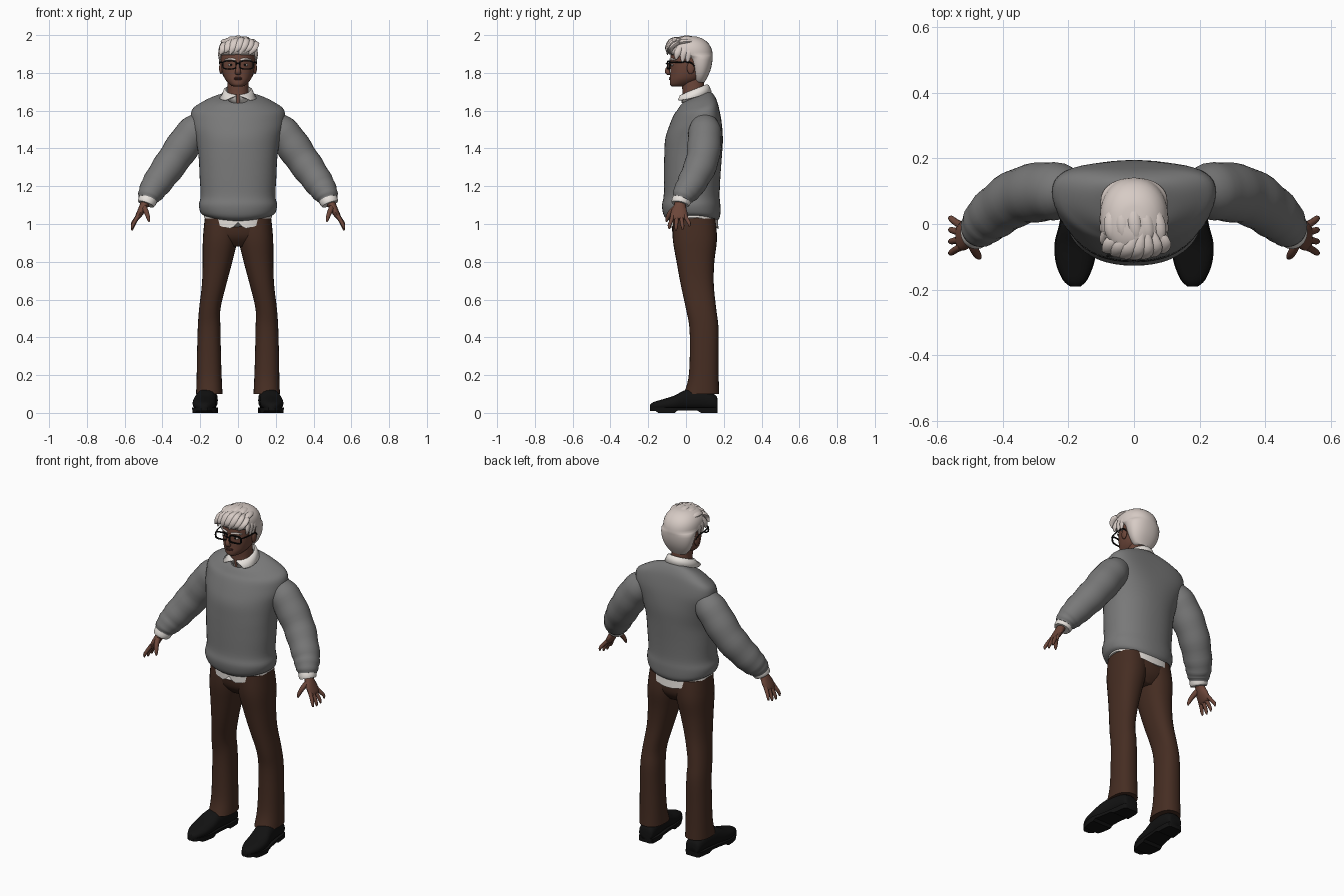
import bpy, bmesh, math
from mathutils import Vector


def material(name, rgb):
    m = bpy.data.materials.new(name)
    m.diffuse_color = (*rgb, 1)
    return m


SKIN = material("brown skin", (0.15, 0.062, 0.042))
LIPS = material("dark lips", (0.10, 0.036, 0.028))
HAIR = material("white hair", (0.68, 0.60, 0.56))
SHIRT = material("white cloth", (0.80, 0.76, 0.72))
KNIT = material("grey wool", (0.19, 0.19, 0.19))
CLOTH = material("brown cloth", (0.060, 0.026, 0.016))
BLACK = material("black leather", (0.006, 0.006, 0.006))
FRAME = material("black frame", (0.004, 0.004, 0.004))
EYE = material("eye white", (0.45, 0.40, 0.37))


def spline(rows, n):
    """Smooth interpolation through rows of numbers, n steps per span."""
    out = []
    for i in range(len(rows) - 1):
        a, b, c, d = rows[max(i - 1, 0)], rows[i], rows[i + 1], rows[min(i + 2, len(rows) - 1)]
        for k in range(n):
            t = k / n
            out.append([q + 0.5 * t * (r - p + t * (2 * p - 5 * q + 4 * r - s + t * (3 * (q - r) + s - p)))
                        for p, q, r, s in zip(a, b, c, d)])
    return out + [list(rows[-1])]


def finish(name, bm, mat, angle=50):
    bmesh.ops.recalc_face_normals(bm, faces=bm.faces)
    me = bpy.data.meshes.new(name)
    bm.to_mesh(me)
    bm.free()
    me.materials.append(mat)
    for p in me.polygons:
        p.use_smooth = True
    me.set_sharp_from_angle(angle=math.radians(angle))
    ob = bpy.data.objects.new(name, me)
    bpy.context.collection.objects.link(ob)
    return ob


def loft(name, rings, mat, caps=True, closed=False, loop=True, angle=50):
    bm = bmesh.new()
    vs = [[bm.verts.new(p) for p in r] for r in rings]
    n = len(vs[0])
    pairs = list(zip(vs, vs[1:])) + ([(vs[-1], vs[0])] if closed else [])
    for a, b in pairs:
        for i in range(n if loop else n - 1):
            j = (i + 1) % n
            bm.faces.new((a[i], a[j], b[j], b[i]))
    if caps and not closed:
        bm.faces.new(vs[0])
        bm.faces.new(vs[-1])
    return finish(name, bm, mat, angle)


def oval(n, power=2.0):
    for i in range(n):
        a = 2 * math.pi * i / n
        c, s = math.cos(a), math.sin(a)
        yield math.copysign(abs(c) ** (2 / power), c), math.copysign(abs(s) ** (2 / power), s)


def stack(name, rows, mat, n=40, steps=4, power=2.2, warp=None, caps=True):
    """Rows are z, centre x, half width, front y, back y, tilt, dip."""
    rings = []
    for z, cx, hw, yf, yb, tilt, dip in spline(rows, steps):
        ring = []
        for c, s in oval(n, power):
            y = s * (yb - yf) / 2
            p = Vector((cx + c * hw, (yf + yb) / 2 + y, z + tilt * y - dip * (1 - c * c)))
            ring.append(warp(p) if warp else p)
        rings.append(ring)
    return loft(name, rings, mat, caps)


def tube(name, rows, mat, n=16, steps=4, axis=(0, 1, 0), wobble=0.0):
    """Rows are x, y, z, radius along the axis, radius across it."""
    pts = spline(rows, steps)
    rings = []
    for i, (x, y, z, ra, rb) in enumerate(pts):
        t = (Vector(pts[min(i + 1, len(pts) - 1)][:3]) - Vector(pts[max(i - 1, 0)][:3])).normalized()
        u = Vector(axis)
        u = (u - t * u.dot(t)).normalized()
        v = t.cross(u)
        k = 1 + wobble * math.sin(i * 1.5)
        rings.append([Vector((x, y, z)) + u * c * ra * k + v * s * rb * k for c, s in oval(n)])
    return loft(name, rings, mat)


def ball(name, loc, size, mat, n=16):
    bm = bmesh.new()
    bmesh.ops.create_uvsphere(bm, u_segments=n, v_segments=n // 2 + 2, radius=1)
    for v in bm.verts:
        v.co = Vector(loc) + Vector([a * b for a, b in zip(v.co, size)])
    return finish(name, bm, mat, 80)


# Sweater body, with the shoulders swept back
def shoulders(p):
    p.y += 0.045 * (p.x / 0.25) ** 2 * min(max((p.z - 1.35) / 0.2, 0), 1)
    return p


stack("sweater_body", [
    (1.045, 0, 0.182, -0.085, 0.165, 0, 0.03), (1.06, 0, 0.198, -0.115, 0.18, 0, 0.02),
    (1.10, 0, 0.207, -0.127, 0.182, 0, 0.005), (1.15, 0, 0.198, -0.118, 0.178, 0, 0),
    (1.25, 0, 0.203, -0.117, 0.182, 0, 0), (1.36, 0, 0.209, -0.115, 0.19, 0, 0),
    (1.45, 0, 0.225, -0.11, 0.195, 0, 0), (1.53, 0, 0.247, -0.09, 0.188, 0.1, 0),
    (1.60, 0, 0.245, -0.065, 0.172, 0.2, 0), (1.635, 0, 0.2, -0.045, 0.158, 0.3, 0),
    (1.663, 0, 0.135, -0.027, 0.138, 0.38, 0), (1.675, 0, 0.07, -0.01, 0.115, 0.45, 0)],
    KNIT, n=48, warp=shoulders)


# Shirt tail under the sweater, notched at the front
def notch(p):
    if p.y < 0 and abs(p.x) < 0.035 and p.z < 1.02:
        p.z += (0.035 - abs(p.x)) * 1.0
    return p


stack("shirt_tail", [(1.09, 0, 0.176, -0.088, 0.165, 0, 0.0), (1.06, 0, 0.18, -0.088, 0.168, 0, 0.03),
                     (1.035, 0, 0.181, -0.086, 0.172, 0, 0.062)], SHIRT, n=64, warp=notch)

# Trousers
stack("trouser_seat", [(1.06, 0, 0.168, -0.075, 0.155, 0, 0), (1.0, 0, 0.177, -0.077, 0.161, 0, 0),
                       (0.93, 0, 0.165, -0.064, 0.155, 0, 0), (0.88, 0, 0.09, -0.02, 0.12, 0, 0)], CLOTH)
LEG = [(1.03, -0.01, 0.176, -0.07, 0.155), (0.92, 0.002, 0.186, -0.07, 0.164), (0.8, 0.03, 0.187, -0.05, 0.15),
       (0.68, 0.062, 0.191, -0.028, 0.147), (0.55, 0.093, 0.206, 0.0, 0.16), (0.45, 0.093, 0.213, 0.018, 0.172),
       (0.3, 0.09, 0.217, 0.02, 0.172), (0.18, 0.086, 0.219, 0.012, 0.173), (0.10, 0.082, 0.222, -0.012, 0.176)]
# Shoe rows: y, centre x, half width, top z
SHOE = [(0.168, 0.155, 0.03, 0.06), (0.155, 0.156, 0.046, 0.095), (0.08, 0.16, 0.053, 0.125),
        (0.0, 0.17, 0.056, 0.122), (-0.06, 0.178, 0.062, 0.092), (-0.12, 0.18, 0.056, 0.073),
        (-0.17, 0.18, 0.036, 0.058), (-0.19, 0.179, 0.016, 0.045)]

for s, side in ((1, "left"), (-1, "right")):
    stack(side + "_trouser_leg", [(z, s * (a + b) / 2, (b - a) / 2, f, k, 0, 0) for z, a, b, f, k in LEG],
          CLOTH, n=28, power=2.3)
    shoe = spline(SHOE, 4)
    loft(side + "_shoe", [[(s * cx + c * hw, y, 0.015 + (top - 0.015) * (0.5 + 0.5 * e)) for c, e in oval(20, 2.4)]
                          for y, cx, hw, top in shoe], BLACK)
    # Sole with a raised arch in front of the heel
    loft(side + "_sole", [[(s * cx + hw * q, y, z) for q, z in
                           ((-1.04, 0.028), (1.04, 0.028), (1.0, lift), (-1.0, lift))]
                          for y, cx, hw, top in shoe
                          for lift in [0.012 if -0.05 < y < 0.06 else 0.01 if y < -0.15 else 0.0]], BLACK, angle=30)

    # Sleeve, cuff and hand
    tube(side + "_sleeve", [(s * x, y, z, r, r) for x, y, z, r in (
        (0.16, 0.09, 1.555, 0.06), (0.243, 0.1, 1.478, 0.088), (0.345, 0.085, 1.335, 0.087),
        (0.43, 0.03, 1.215, 0.077), (0.466, -0.008, 1.158, 0.064), (0.478, -0.022, 1.128, 0.05))],
        KNIT, n=28, steps=6, wobble=0.022)
    tube(side + "_cuff", [(s * 0.468, -0.012, 1.15, 0.05, 0.05), (s * 0.482, -0.027, 1.118, 0.05, 0.049),
                          (s * 0.487, -0.031, 1.105, 0.046, 0.044)], SHIRT, n=24)
    tube(side + "_palm", [(s * 0.48, -0.027, 1.13, 0.028, 0.024), (s * 0.497, -0.032, 1.10, 0.031, 0.022),
                          (s * 0.515, -0.036, 1.065, 0.043, 0.019), (s * 0.532, -0.038, 1.035, 0.043, 0.014),
                          (s * 0.537, -0.038, 1.025, 0.034, 0.008)], SKIN)
    for i, name in enumerate(("index", "middle", "ring", "little")):
        y, spread, drop = -0.07 + 0.022 * i, -0.018 + 0.013 * i, (0.008, 0, 0.004, 0.02)[i]
        tube(f"{side}_{name}_finger", [
            (s * 0.527, y, 1.045, 0.0115, 0.0115), (s * 0.545, y + spread / 2, 1.012 + drop / 2, 0.0105, 0.0105),
            (s * 0.558, y + spread, 0.983 + drop, 0.009, 0.009), (s * 0.561, y + spread, 0.966 + drop, 0.004, 0.004)],
            SKIN, n=10, steps=3)
    tube(side + "_thumb", [(s * 0.498, -0.05, 1.09, 0.016, 0.016), (s * 0.485, -0.082, 1.062, 0.0135, 0.0135),
                           (s * 0.474, -0.099, 1.03, 0.010, 0.010), (s * 0.471, -0.103, 1.012, 0.004, 0.004)],
         SKIN, n=10, steps=3)

    # Ear, eye and brow
    ball(side + "_ear", (s * 0.09, 0.025, 1.825), (0.010, 0.02, 0.032), SKIN)
    ball(side + "_eye", (s * 0.037, -0.071, 1.842), (0.016, 0.008, 0.007), EYE)
    ball(side + "_iris", (s * 0.037, -0.077, 1.842), (0.006, 0.004, 0.006), FRAME, 10)
    tube(side + "_eyebrow", [(s * 0.014, -0.083, 1.869, 0.005, 0.006), (s * 0.04, -0.079, 1.874, 0.005, 0.006),
                             (s * 0.068, -0.058, 1.868, 0.004, 0.004)], HAIR, n=8)
    # Spectacle rim and temple arm
    loft(side + "_rim", [[(s * 0.045 + c * w, -0.102 + dy + abs(c * w + 0.045) * 0.15, 1.842 + e * h)
                          for c, e in oval(24, 3.5)]
                         for w, h, dy in ((0.039, 0.024, 0), (0.039, 0.024, 0.007),
                                          (0.033, 0.018, 0.007), (0.033, 0.018, 0))], FRAME, closed=True, angle=30)
    tube(side + "_temple_arm", [(s * 0.083, -0.09, 1.856, 0.004, 0.003), (s * 0.096, -0.04, 1.857, 0.004, 0.003),
                                (s * 0.098, 0.02, 1.856, 0.004, 0.003), (s * 0.094, 0.045, 1.835, 0.003, 0.003)],
         FRAME, n=8, axis=(0, 0, 1))

tube("spectacle_bridge", [(-0.012, -0.1, 1.848, 0.004, 0.003), (0, -0.105, 1.851, 0.004, 0.003),
                          (0.012, -0.1, 1.848, 0.004, 0.003)], FRAME, n=8, axis=(0, 0, 1))

# Head and neck
stack("neck", [(1.62, 0, 0.064, -0.02, 0.105, 0, 0), (1.69, 0, 0.057, -0.018, 0.1, 0, 0),
               (1.74, 0, 0.056, -0.022, 0.095, 0, 0), (1.79, 0, 0.056, -0.02, 0.095, 0, 0)], SKIN, n=28)
stack("head", [(1.727, 0, 0.022, -0.072, -0.015, 0, 0), (1.737, 0, 0.042, -0.084, 0.03, 0, 0),
               (1.76, 0, 0.064, -0.086, 0.075, 0, 0), (1.785, 0, 0.077, -0.084, 0.10, 0, 0),
               (1.82, 0, 0.086, -0.083, 0.112, 0, 0), (1.86, 0, 0.09, -0.083, 0.12, 0, 0),
               (1.92, 0, 0.087, -0.077, 0.12, 0, 0), (1.965, 0, 0.06, -0.045, 0.09, 0, 0)], SKIN, power=2.15)
tube("nose", [(0, -0.08, 1.862, 0.008, 0.006), (0, -0.09, 1.835, 0.010, 0.010), (0, -0.099, 1.81, 0.014, 0.013),
              (0, -0.092, 1.798, 0.016, 0.011), (0, -0.084, 1.793, 0.008, 0.005)], SKIN, n=12, axis=(1, 0, 0))
ball("upper_lip", (0, -0.083, 1.774), (0.025, 0.007, 0.004), LIPS)
ball("lower_lip", (0, -0.083, 1.767), (0.021, 0.008, 0.005), LIPS)

# Hair: low at the back, stepping out over the forehead
stack("hair_cap", [
    (1.75, 0, 0.05, 0.045, 0.098, 0, 0), (1.775, 0, 0.073, 0.035, 0.112, 0, 0),
    (1.81, 0, 0.09, 0.025, 0.128, 0, 0), (1.85, 0, 0.1, 0.012, 0.138, 0, 0),
    (1.885, 0, 0.102, -0.01, 0.141, 0, 0), (1.897, 0, 0.103, -0.088, 0.141, 0, 0),
    (1.925, 0, 0.103, -0.099, 0.136, 0, 0), (1.955, 0, 0.093, -0.092, 0.12, 0, 0),
    (1.98, 0, 0.068, -0.066, 0.09, 0, 0), (1.992, 0, 0.035, -0.03, 0.055, 0, 0)], HAIR, n=36, steps=2)
for i in range(7):  # fringe locks swept to one side
    x = -0.078 + 0.026 * i
    back = 3.2 * x * x
    tube(f"fringe_lock_{i}", [
        (x * 0.6 + 0.025, -0.025, 1.982 - back, 0.010, 0.008), (x + 0.012, -0.075 + back, 1.972 - back, 0.023, 0.013),
        (x, -0.099 + back, 1.937 - back * 0.5, 0.021, 0.011), (x - 0.018, -0.1 + back, 1.897 + 0.012 * (i % 2), 0.004, 0.003)],
        HAIR, n=10, axis=(1, 0, 0.2))
for i in range(5):  # crown locks
    x = -0.06 + 0.03 * i
    z = 1.984 - 5 * x * x
    tube(f"crown_lock_{i}", [(x * 0.6, 0.075, z - 0.012, 0.008, 0.006), (x * 1.1, 0.02, z, 0.022, 0.013),
                             (x * 1.2 + 0.006, -0.03, z - 0.004, 0.020, 0.013), (x + 0.015, -0.07, z - 0.022, 0.006, 0.005)],
         HAIR, n=10, axis=(1, 0, 0))
for s, side in ((1, "left"), (-1, "right")):  # temple locks
    for k, y in enumerate((-0.045, -0.012, 0.015)):
        tube(f"{side}_temple_lock_{k}", [(s * 0.085, y + 0.02, 1.945, 0.012, 0.008), (s * 0.096, y, 1.905, 0.019, 0.010),
                                         (s * 0.094, y - 0.008, 1.852 + 0.02 * (k == 0), 0.005, 0.004)], HAIR, n=10)

# Shirt collar, folded over and open at the front
rings = []
for i in range(41):
    a = math.radians(-172 + 344 * i / 40)
    f = (1 - math.cos(a)) / 2
    b = a * 0.83
    r = 0.088 + 0.02 * f ** 3
    rings.append([(0.058 * math.sin(a), 0.042 + 0.062 * math.cos(a), 1.69 - 0.05 * f),
                  (0.066 * math.sin(a), 0.042 + 0.069 * math.cos(a), 1.737 - 0.055 * f),
                  (0.074 * math.sin(a), 0.043 + 0.075 * math.cos(a), 1.734 - 0.056 * f),
                  (r * math.sin(b), 0.046 + r * math.cos(b), 1.70 - 0.045 * f)])
collar = loft("shirt_collar", rings, SHIRT, caps=False, loop=False)
thick = collar.modifiers.new("thickness", 'SOLIDIFY')
thick.thickness = 0.006
thick.offset = 0
